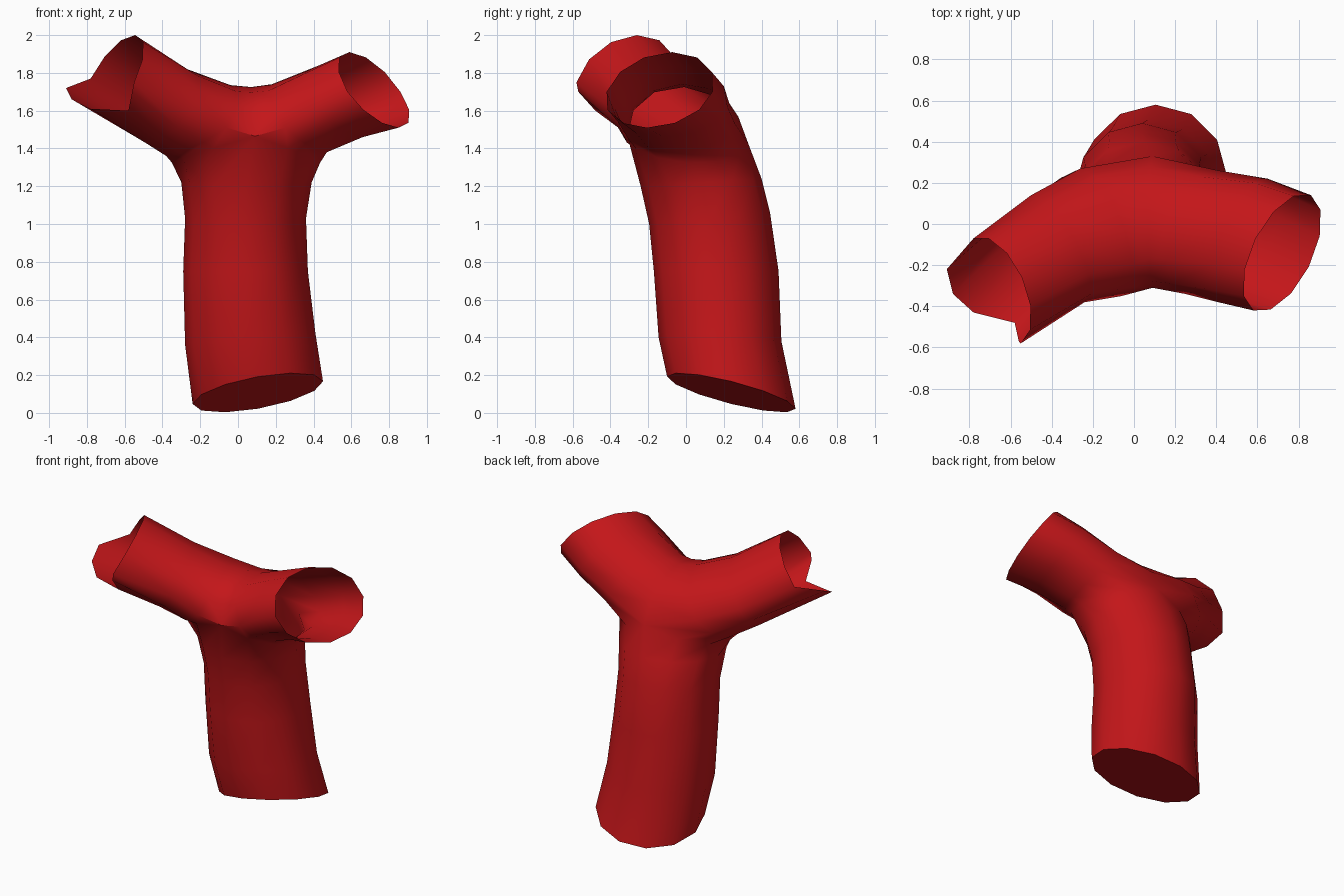
import bpy, bmesh, math
from mathutils import Vector as V

if "Cube" in bpy.data.objects:
    bpy.data.objects.remove(bpy.data.objects["Cube"])

SEG = 6  # segments per half ring


def arc(c, w, s):
    """Half ellipse from front point c+w, over side point c+s, to back point c-w."""
    c, w, s = V(c), V(w), V(s)
    return [c + w * math.cos(math.pi * i / SEG) + s * math.sin(math.pi * i / SEG)
            for i in range(SEG + 1)]


def ring(c, w, a, b):
    return arc(c, w, a), arc(c, w, b)


bm = bmesh.new()


def loft(rings):
    """Skin a list of rings, each made of two half arcs; returns the last loop."""
    rows = []
    for a, b in rings:
        loop = a + b[-2:0:-1]
        rows.append([bm.verts.new(p) for p in loop])
    n = len(rows[0])
    for r0, r1 in zip(rows, rows[1:]):
        for i in range(n):
            j = (i + 1) % n
            bm.faces.new((r0[i], r0[j], r1[j], r1[i]))
    return rows[-1]


# Junction: three half arcs sharing a front and a back point
JC, JW = (0.09, 0.01, 1.445), (0, -0.32, 0.02)
top = arc(JC, JW, (-0.02, -0.02, 0.28))
left = arc(JC, JW, (-0.44, 0.0, -0.12))
right = arc(JC, JW, (0.345, 0.0, -0.12))

# Trunk, closed at the bottom
end = loft([
    (left, right),
    ring((0.045, 0.08, 1.22), (0, -0.32, -0.02), (-0.345, 0, 0), (0.345, 0, 0)),
    ring((0.04, 0.125, 1.03), (0, -0.32, -0.03), (-0.32, 0, 0), (0.32, 0, 0)),
    ring((0.04, 0.16, 0.75), (0, -0.33, 0), (-0.33, 0, 0), (0.33, 0, 0)),
    ring((0.065, 0.18, 0.39), (0, -0.325, 0.01), (-0.345, 0, -0.03), (0.345, 0, 0.03)),
    ring((0.105, 0.24, 0.107), (0, -0.34, 0.085), (-0.345, 0, -0.06), (0.345, 0, 0.06)),
])
cap = bm.faces.new(end)

# Left branch, with a torn open end whose lower lip sticks out
lip = [V(p) for p in ((-0.55, -0.58, 1.75), (-0.56, -0.57, 1.70), (-0.58, -0.48, 1.60),
                      (-0.78, -0.43, 1.61), (-0.88, -0.34, 1.66), (-0.91, -0.22, 1.72),
                      (-0.78, -0.07, 1.77))]
loft([
    (top, left),
    ring((-0.16, -0.04, 1.52), (0.10, -0.31, -0.01), (0.12, 0, 0.215), (-0.22, -0.01, -0.16)),
    ring((-0.37, -0.12, 1.61), (0.13, -0.26, -0.01), (0.10, 0.01, 0.21), (-0.12, -0.03, -0.18)),
    (arc((-0.665, -0.325, 1.76), (0.115, -0.255, -0.01), (0.12, 0.065, 0.24)), lip),
])

# Right branch, open end
loft([
    (top, right),
    ring((0.33, -0.04, 1.52), (-0.08, -0.30, -0.01), (-0.15, 0.02, 0.22), (0.14, 0, -0.14)),
    ring((0.53, -0.08, 1.62), (-0.12, -0.30, 0), (-0.10, 0.04, 0.22), (0.13, -0.04, -0.16)),
    ring((0.72, -0.14, 1.70), (-0.14, -0.28, 0), (-0.13, 0.067, 0.21), (0.13, -0.067, -0.19)),
])

bmesh.ops.remove_doubles(bm, verts=bm.verts, dist=0.0005)
bmesh.ops.recalc_face_normals(bm, faces=bm.faces)
cap.normal_update()
if cap.normal.z > 0:
    bmesh.ops.reverse_faces(bm, faces=bm.faces)

mesh = bpy.data.meshes.new("forked_tube")
bm.to_mesh(mesh)
bm.free()
obj = bpy.data.objects.new("forked_tube", mesh)
bpy.context.collection.objects.link(obj)

# Red material and smooth shading with a sharp bottom rim
mat = bpy.data.materials.new("red")
mat.diffuse_color = (0.55, 0.008, 0.01, 1)
mat.use_nodes = True
mat.node_tree.nodes["Principled BSDF"].inputs["Base Color"].default_value = mat.diffuse_color
mesh.materials.append(mat)
bpy.context.view_layer.objects.active = obj
obj.select_set(True)
bpy.ops.object.shade_smooth_by_angle(angle=math.radians(45))
